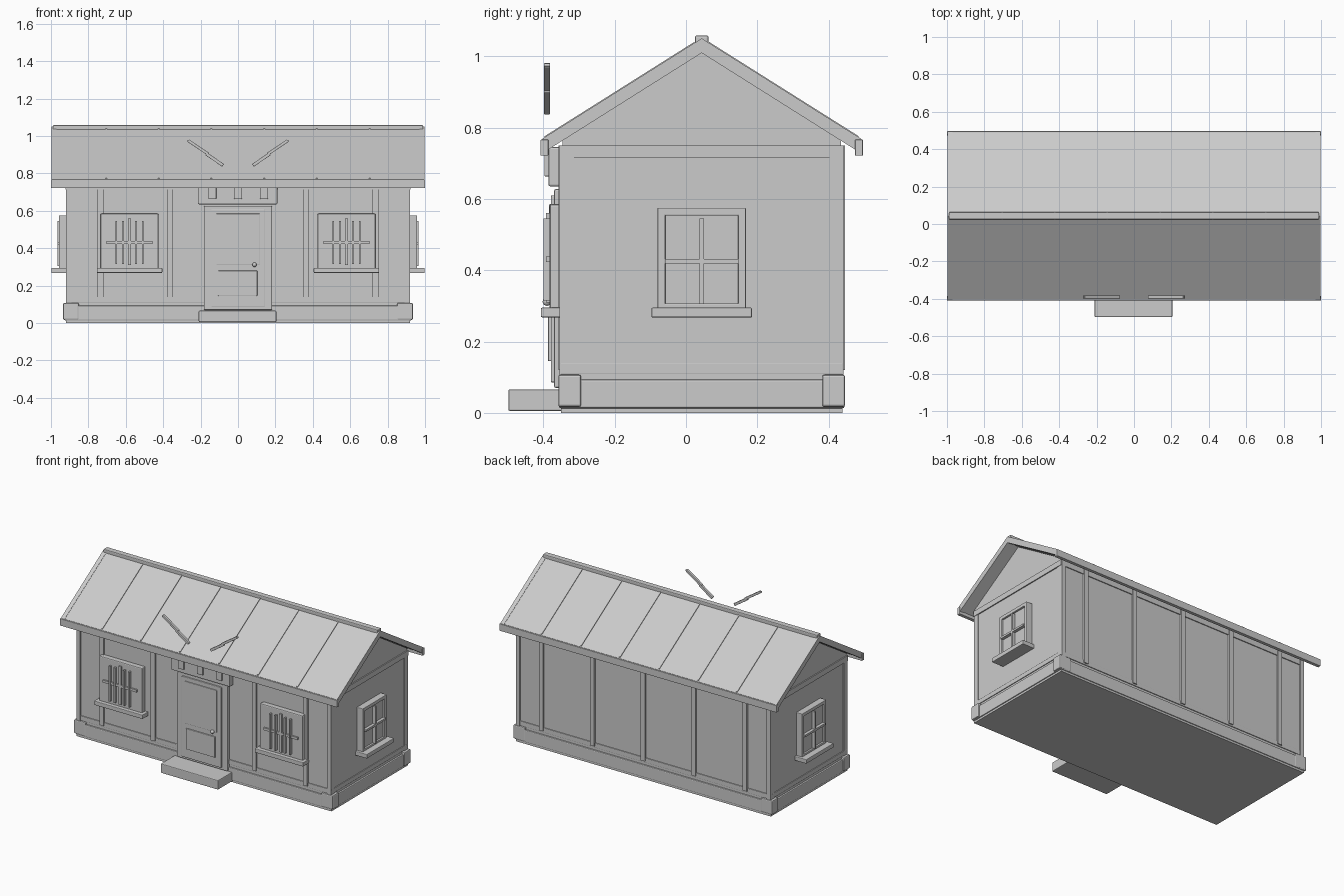
import bpy, bmesh, math
from mathutils import Matrix

old = bpy.data.objects.get("Cube")
if old:
    bpy.data.objects.remove(old, do_unlink=True)

grey = bpy.data.materials.new("plain_grey")
grey.use_nodes = True
grey.diffuse_color = (0.6, 0.6, 0.6, 1)
grey.node_tree.nodes["Principled BSDF"].inputs["Base Color"].default_value = (0.6, 0.6, 0.6, 1)

MID = 0.044            # depth of the ridge line
FRONT, BACK = MID - 0.39, MID + 0.39
SIDE = 0.915
PITCH = 0.63


def finish(name, bm, bevel=0.0):
    mesh = bpy.data.meshes.new(name)
    bmesh.ops.recalc_face_normals(bm, faces=bm.faces)
    bm.to_mesh(mesh)
    bm.free()
    mesh.materials.append(grey)
    ob = bpy.data.objects.new(name, mesh)
    bpy.context.collection.objects.link(ob)
    if bevel:
        mod = ob.modifiers.new("soft_edges", "BEVEL")
        mod.width = bevel
        mod.segments = 2
    return ob


def box(name, x, y, z, bevel=0.0, tilt=0.0):
    """Box from (low, high) ranges, optionally turned about the depth axis."""
    size = [r[1] - r[0] for r in (x, y, z)]
    mid = [(r[0] + r[1]) / 2 for r in (x, y, z)]
    bm = bmesh.new()
    bmesh.ops.create_cube(bm, size=1, matrix=Matrix.Translation(mid)
                          @ Matrix.Rotation(tilt, 4, "Y") @ Matrix.Diagonal((*size, 1)))
    return finish(name, bm, bevel)


def extrude_x(name, profile, x0, x1):
    """Extrude a (depth, height) outline along the house."""
    bm = bmesh.new()
    face = bm.faces.new([bm.verts.new((x0, y, z)) for y, z in profile])
    new = bmesh.ops.extrude_face_region(bm, geom=[face])["geom"]
    bmesh.ops.translate(bm, vec=(x1 - x0, 0, 0),
                        verts=[v for v in new if isinstance(v, bmesh.types.BMVert)])
    return finish(name, bm)


def roof_z(d, top=1.05):
    return top - PITCH * d


# Walls with gables
extrude_x("walls", [(FRONT, 0.01), (BACK, 0.01), (BACK, roof_z(0.39, 1.01)),
                    (MID, 1.01), (FRONT, roof_z(0.39, 1.01))], -SIDE, SIDE)

# Base
box("floor_slab", (-0.92, 0.92), (FRONT - 0.005, BACK + 0.005), (0, 0.02))
box("base_beam", (-0.926, 0.926), (FRONT - 0.01, BACK + 0.01), (0.013, 0.093), 0.005)
box("lower_band", (-0.92, 0.92), (FRONT - 0.005, BACK + 0.005), (0.11, 0.14), 0.002)
box("upper_band", (-0.922, 0.922), (FRONT - 0.008, BACK + 0.006), (0.715, 0.75))
box("door_step", (-0.21, 0.205), (-0.498, -0.34), (0.005, 0.066), 0.005)

# Corner blocks and posts
for sx, lr in ((-1, "right"), (1, "left")):
    for sy, fb in ((-1, "front"), (1, "back")):
        cx, cy = sx * 0.893, MID + sy * 0.37
        box(f"corner_block_{fb}_{lr}", (cx - 0.042, cx + 0.042), (cy - 0.032, cy + 0.032),
            (0.017, 0.107), 0.006)
        px, py = sx * 0.905, MID + sy * 0.378
        box(f"corner_post_{fb}_{lr}", (px - 0.014, px + 0.014), (py - 0.02, py + 0.02),
            (0.1, 0.75))

# Wall battens
for x in (-0.735, -0.365, 0, 0.365, 0.735):
    span = (x - 0.015, x + 0.015)
    if x:
        box("front_batten", span, (FRONT - 0.012, FRONT + 0.01), (0.12, 0.75))
    box("back_batten", span, (BACK - 0.01, BACK + 0.012), (0.12, 0.75))

# Roof slabs, rake boards, seams and eave boards
for s, fb in ((-1, "front"), (1, "back")):
    def slope(name, d0, d1, top, low, x0, x1):
        extrude_x(name, [(MID + s * d0, roof_z(d0, top)), (MID + s * d1, roof_z(d1, top)),
                         (MID + s * d1, roof_z(d1, low)), (MID + s * d0, roof_z(d0, low))], x0, x1)
    slope(f"roof_{fb}", 0, 0.445, 1.048, 1.012, -0.972, 0.972)
    for side in (-1, 1):
        slope(f"rake_board_{fb}", 0, 0.448, 1.05, 1.009,
              *sorted((side * 0.97, side * 0.997)))
    for x in (-0.705, -0.425, -0.143, 0.14, 0.42, 0.705):
        slope(f"roof_seam_{fb}", 0.02, 0.44, 1.053, 1.04, x - 0.004, x + 0.004)
    e = MID + s * 0.441
    box(f"eave_board_{fb}", (-1, 1), (e - 0.011, e + 0.011), (0.721, 0.766), 0.002)
box("ridge_cap", (-0.99, 0.99), (MID - 0.019, MID + 0.019), (1.028, 1.058), 0.005)

# Front windows with bars
for x, lr in ((-0.58, "right"), (0.58, "left")):
    def part(name, a, b, y, z, bevel=0.0):
        box(f"{name}_{lr}", (x + a, x + b), y, z, bevel)
    part("front_window", -0.155, 0.155, (-0.382, FRONT), (0.28, 0.585), 0.006)
    part("front_sill", -0.175, 0.175, (-0.407, FRONT), (0.268, 0.295), 0.004)
    part("front_mullion", -0.009, 0.009, (-0.392, -0.37), (0.31, 0.56))
    part("front_crossbar", -0.123, 0.123, (-0.392, -0.37), (0.423, 0.439))
    for bx in (-0.071, -0.034, 0.034, 0.071):
        part("window_bar", bx - 0.005, bx + 0.005, (-0.399, -0.375), (0.315, 0.545))

# Side windows
for s, lr in ((-1, "right"), (1, "left")):
    def part(name, out, y, z, bevel=0.0):
        box(f"{name}_{lr}", sorted((s * 0.9, s * out)), y, z, bevel)
    wy = MID
    part("side_window", 0.945, (wy - 0.12, wy + 0.12), (0.285, 0.57), 0.005)
    for a, b in ((-0.124, -0.102), (0.102, 0.124)):
        part("side_window_jamb", 0.957, (wy + a, wy + b), (0.285, 0.575), 0.003)
    part("side_window_head", 0.957, (wy - 0.124, wy + 0.124), (0.553, 0.575), 0.003)
    part("side_window_foot", 0.957, (wy - 0.124, wy + 0.124), (0.285, 0.307), 0.003)
    part("side_sill", 0.998, (wy - 0.141, wy + 0.141), (0.267, 0.295), 0.004)
    part("side_mullion", 0.965, (wy - 0.006, wy + 0.006), (0.305, 0.545))
    part("side_crossbar", 0.965, (wy - 0.103, wy + 0.103), (0.419, 0.432))

# Door and surround
box("door_frame", (-0.182, 0.182), (-0.37, FRONT), (0.07, 0.627), 0.005)
box("door", (-0.143, 0.143), (-0.379, -0.36), (0.085, 0.61), 0.004)
box("door_upper_panel", (-0.115, 0.115), (-0.384, -0.37), (0.31, 0.585), 0.003)
box("door_lower_panel", (-0.107, 0.103), (-0.387, -0.37), (0.145, 0.28), 0.003)
bm = bmesh.new()
bmesh.ops.create_uvsphere(bm, u_segments=16, v_segments=8, radius=0.012,
                          matrix=Matrix.Translation((0.088, -0.39, 0.312)))
for f in bm.faces:
    f.smooth = True
finish("door_knob", bm)
box("door_hood", (-0.214, 0.21), (-0.386, FRONT), (0.635, 0.745), 0.005)
for x in (-0.137, 0, 0.139):
    box("hood_bracket", (x - 0.021, x + 0.021), (-0.397, -0.38), (0.663, 0.74), 0.003)

# Loose slanted slats above the front eave
for s, lr in ((-1, "right"), (1, "left")):
    for cx, cz, length, thick in ((0.18, 0.915, 0.22, 0.009), (0.212, 0.939, 0.13, 0.015),
                                  (0.125, 0.874, 0.11, 0.017)):
        box(f"slat_{lr}", (s * cx - length / 2, s * cx + length / 2), (-0.398, -0.381),
            (cz - thick / 2, cz + thick / 2), 0.002, -s * math.radians(34))
